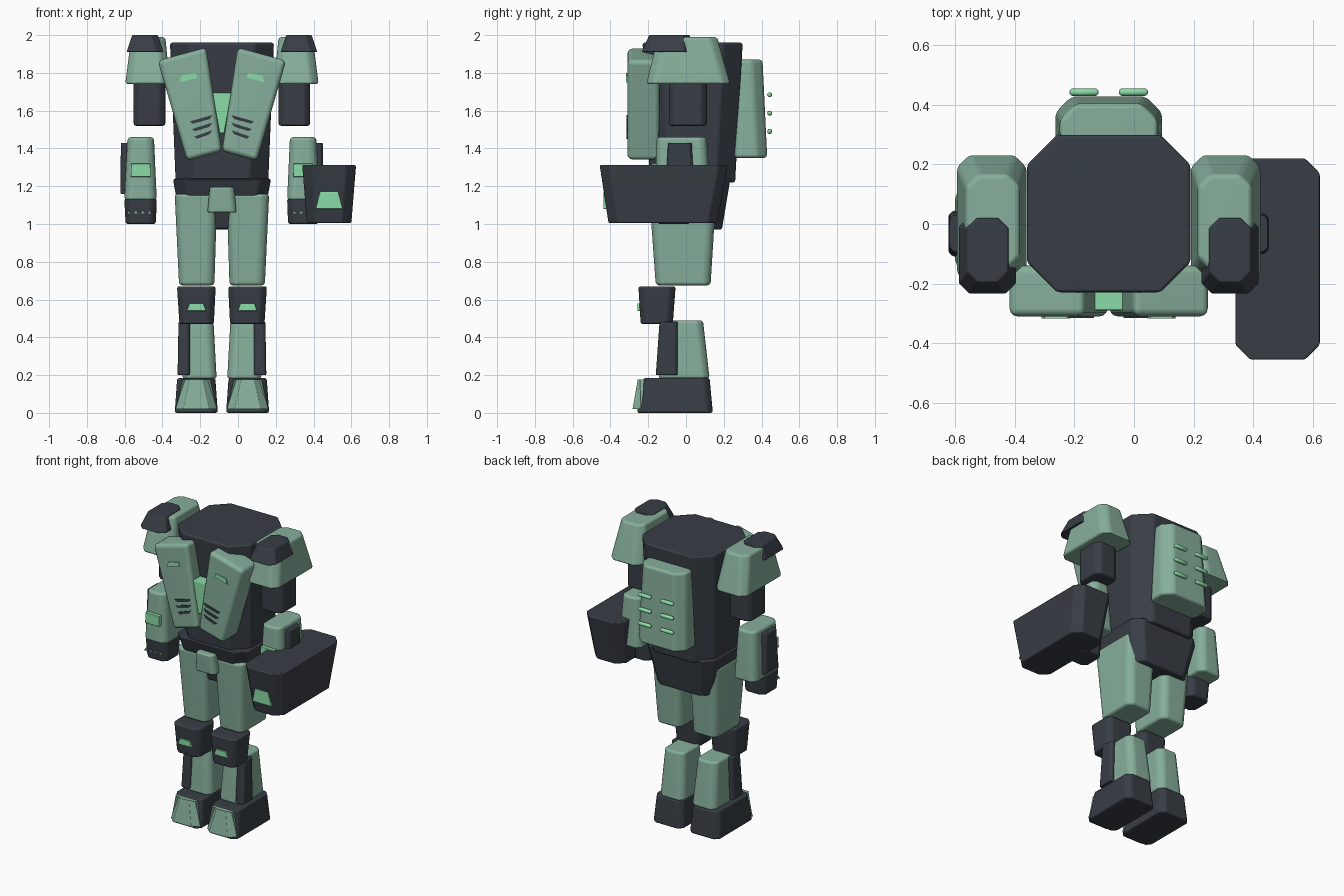
import bpy, bmesh, math
from mathutils import Vector

if "Cube" in bpy.data.objects:
    bpy.data.objects.remove(bpy.data.objects["Cube"], do_unlink=True)

CX = -0.085  # centre line of the body


def material(name, colour):
    m = bpy.data.materials.new(name)
    m.use_nodes = True
    m.diffuse_color = (*colour, 1)
    m.node_tree.nodes["Principled BSDF"].inputs["Base Color"].default_value = (*colour, 1)
    return m


GREEN = material("sage green", (0.24, 0.43, 0.33))
DARK = material("dark slate", (0.04, 0.048, 0.06))
BRIGHT = material("bright mint", (0.26, 0.72, 0.39))


def loft(name, mat, ring_a, ring_b, bevel):
    """Solid between two matching rings, with rounded edges."""
    bm = bmesh.new()
    a = [bm.verts.new(p) for p in ring_a]
    b = [bm.verts.new(p) for p in ring_b]
    n = len(a)
    bm.faces.new(a)
    bm.faces.new(b)
    for i in range(n):
        j = (i + 1) % n
        bm.faces.new((a[i], a[j], b[j], b[i]))
    bmesh.ops.recalc_face_normals(bm, faces=bm.faces)
    if bevel:
        bmesh.ops.bevel(bm, geom=list(bm.edges), offset=bevel, segments=3,
                        profile=0.5, affect='EDGES', clamp_overlap=True)
    mesh = bpy.data.meshes.new(name)
    bm.to_mesh(mesh)
    bm.free()
    mesh.materials.append(mat)
    mesh.shade_smooth()
    mesh.set_sharp_from_angle(angle=math.radians(35))
    ob = bpy.data.objects.new(name, mesh)
    bpy.context.collection.objects.link(ob)
    ob.modifiers.new("even_normals", 'WEIGHTED_NORMAL').keep_sharp = True
    return ob


def block(name, mat, s, low, high, z0, z1, cut=0.03, bevel=0.012):
    """Tapered block with cut corners; low and high are (x0, x1, y0, y1)."""
    def ring(r, z):
        x0, x1, y0, y1 = r
        c = cut
        pts = [(x0 + c, y0), (x1 - c, y0), (x1, y0 + c), (x1, y1 - c),
               (x1 - c, y1), (x0 + c, y1), (x0, y1 - c), (x0, y0 + c)]
        return [Vector((CX + s * x, y, z)) for x, y in pts]
    return loft(name, mat, ring(low, z0), ring(high, z1), bevel)


def slab(name, mat, s, outline, y0, y1, bevel=0.0):
    """Outline in x and z, extruded along y."""
    rings = [[Vector((CX + s * x, y, z)) for x, z in outline] for y in (y0, y1)]
    return loft(name, mat, *rings, bevel)


def panel(name, s, x, half, z, h, y, taper=0.015):
    """Small bright trapezoid lamp on a front face."""
    slab(name, BRIGHT, s, [(x - half, z), (x + half, z), (x + half - taper, z + h),
                           (x - half + taper, z + h)], y, y + 0.03, 0.003)


# Torso, pelvis and crotch guard
block("torso", DARK, 1, (-0.245, 0.245, -0.19, 0.26), (-0.275, 0.275, -0.23, 0.30),
      1.22, 1.96, 0.1, 0.012)
block("pelvis", DARK, 1, (-0.21, 0.21, -0.13, 0.19), (-0.26, 0.26, -0.22, 0.235),
      0.97, 1.24, 0.06)
block("crotch_guard", GREEN, 1, (-0.077, 0.077, -0.24, -0.12), (-0.065, 0.065, -0.25, -0.14),
      1.06, 1.195, 0.02)
block("crotch", DARK, 1, (-0.05, 0.05, -0.15, 0.1), (-0.06, 0.06, -0.18, 0.1), 0.975, 1.1, 0.015)

# Chest jewel
slab("chest_jewel", BRIGHT, 1, [(-0.05, 1.695), (0.05, 1.695), (0.012, 1.48), (-0.012, 1.48)],
     -0.29, -0.2, 0.006)

# Backpack with its bars
block("backpack", GREEN, 1, (-0.18, 0.18, 0.22, 0.43), (-0.165, 0.165, 0.24, 0.405),
      1.35, 1.87, 0.055, 0.018)
for s, side in ((1, "left"), (-1, "right")):
    for i in range(3):
        bpy.ops.mesh.primitive_uv_sphere_add(segments=16, ring_count=8, radius=0.013,
                                             location=(CX + s * 0.083, 0.443, 1.49 + i * 0.097))
        bar = bpy.context.object
        bar.name = f"{side}_backpack_bar_{i + 1}"
        # Stretch the ball into a capsule along x
        for v in bar.data.vertices:
            v.co = (v.co.z + math.copysign(0.036, v.co.z) * (abs(v.co.z) > 1e-4), v.co.y, v.co.x)
        bar.data.flip_normals()
        bar.data.materials.append(BRIGHT)
        bar.data.shade_smooth()

for s, side in ((1, "left"), (-1, "right")):
    def part(name, *args, **kw):
        return block(f"{side}_{name}", args[0], s, *args[1:], **kw)

    # Chest plate with lamp and vents
    slab(f"{side}_chest_plate", GREEN, s,
         [(0.34, 1.865), (0.083, 1.935), (0.0, 1.385), (0.185, 1.335)], -0.31, -0.14, 0.026)
    slab(f"{side}_chest_lamp", BRIGHT, s,
         [(0.225, 1.75), (0.13, 1.775), (0.14, 1.8), (0.215, 1.785)], -0.317, -0.308)
    for i in range(3):
        z = 1.543 - i * 0.04
        out = 0.17 - 0.012 * i
        slab(f"{side}_chest_vent_{i + 1}", DARK, s,
             [(out, z), (0.05, z + 0.034), (0.065, z + 0.012), (out - 0.015, z - 0.012)],
             -0.316, -0.308)

    # Shoulder and upper arm
    part("shoulder_pad", GREEN, (0.275, 0.512, -0.21, 0.235), (0.3, 0.48, -0.15, 0.165),
         1.74, 1.99, cut=0.04, bevel=0.016)
    part("shoulder_cap", DARK, (0.31, 0.505, -0.235, 0.025), (0.34, 0.475, -0.195, 0.02),
         1.91, 2.0, cut=0.035, bevel=0.005)
    part("upper_arm", DARK, (0.3, 0.467, -0.09, 0.11), (0.3, 0.467, -0.09, 0.11), 1.52, 1.8)

    # Forearm, guard and hand
    part("forearm", GREEN, (0.345, 0.517, -0.165, 0.13), (0.36, 0.5, -0.155, 0.11),
         1.125, 1.46, bevel=0.018)
    part("forearm_guard", DARK, (0.49, 0.538, -0.11, 0.045), (0.48, 0.535, -0.095, 0.03),
         1.16, 1.43, cut=0.015, bevel=0.006)
    panel(f"{side}_forearm_lamp", s, 0.43, 0.053, 1.25, 0.07, -0.182, 0.002)
    part("hand", DARK, (0.35, 0.51, -0.15, 0.02), (0.345, 0.517, -0.16, 0.03), 1.0, 1.135)
    for i in range(4):
        x = 0.37 + i * 0.037
        slab(f"{side}_knuckle_{i + 1}", GREEN, s,
             [(x, 1.052), (x + 0.024, 1.052), (x + 0.012, 1.07)], -0.162, -0.153)

    # Thigh and knee
    part("thigh", GREEN, (0.04, 0.227, -0.16, 0.13), (0.025, 0.25, -0.195, 0.16),
         0.675, 1.16, bevel=0.018)
    part("knee", DARK, (0.043, 0.225, -0.24, -0.07), (0.033, 0.238, -0.252, -0.055), 0.47, 0.67)
    panel(f"{side}_knee_lamp", s, 0.135, 0.052, 0.54, 0.04, -0.257)

    # Shin, outer guard and foot
    part("shin", GREEN, (0.028, 0.21, -0.145, 0.125), (0.045, 0.2, -0.12, 0.09),
         0.18, 0.49, bevel=0.016)
    part("shin_guard", DARK, (0.17, 0.235, -0.16, -0.045), (0.17, 0.23, -0.14, -0.045),
         0.2, 0.483, cut=0.012, bevel=0.006)
    part("foot", DARK, (0.022, 0.25, -0.26, 0.142), (0.035, 0.237, -0.225, 0.125), 0.0, 0.185)
    part("toe_cap", GREEN, (0.027, 0.245, -0.283, -0.2), (0.062, 0.21, -0.255, -0.205),
         0.02, 0.178, cut=0.04, bevel=0.007)

# Heavy hand weapon on the left arm
block("weapon_body", DARK, 1, (0.45, 0.685, -0.41, 0.165), (0.425, 0.71, -0.457, 0.222),
      1.005, 1.312, 0.05, 0.008)
slab("weapon_lamp", BRIGHT, 1, [(0.495, 1.08), (0.64, 1.08), (0.615, 1.17), (0.52, 1.17)],
     -0.437, -0.4, 0.003)
